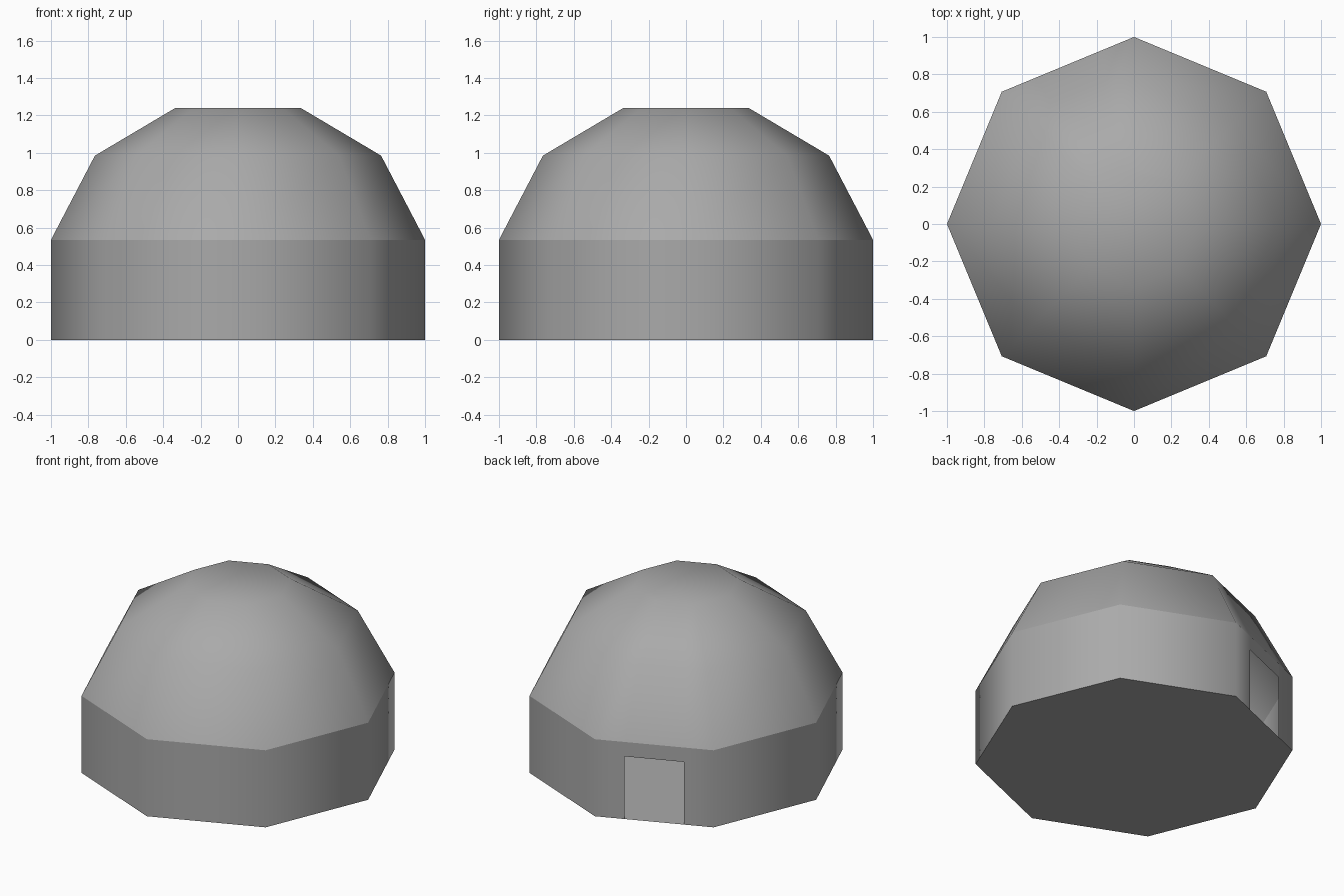
import bpy
import bmesh
from math import cos, sin, pi

cube = bpy.data.objects.get("Cube")
if cube:
    bpy.data.objects.remove(cube, do_unlink=True)

SIDES = 8
DOOR_SIDE = 2          # side between the back corner and the back right corner
WALL_HEIGHT = 0.535
DOOR_HEIGHT = 0.435

grey = bpy.data.materials.new("plain_grey")
grey.use_nodes = True
colour = (0.4, 0.4, 0.4, 1)
grey.diffuse_color = colour
grey.node_tree.nodes["Principled BSDF"].inputs["Base Color"].default_value = colour


def plan_outline():
    """Octagon corners, with two extra points marking the door jambs."""
    corners = [(cos(2 * pi * i / SIDES), sin(2 * pi * i / SIDES)) for i in range(SIDES)]
    points = []
    for i, a in enumerate(corners):
        points.append(a)
        if i == DOOR_SIDE:
            b = corners[(i + 1) % SIDES]
            for t in (0.25, 0.75):
                points.append((a[0] + (b[0] - a[0]) * t, a[1] + (b[1] - a[1]) * t))
    return points


OUTLINE = plan_outline()
DOOR_COLUMN = DOOR_SIDE + 1


def loft(name, rings, door=False, cap=False, smooth=True):
    """Skin a stack of (radius, height) rings on the octagonal plan."""
    bm = bmesh.new()
    loops = [[bm.verts.new((x * r, y * r, z)) for x, y in OUTLINE] for r, z in rings]
    count = len(OUTLINE)
    for level, (low, high) in enumerate(zip(loops, loops[1:])):
        for i in range(count):
            if door and level == 0 and i == DOOR_COLUMN:
                continue    # open doorway
            j = (i + 1) % count
            bm.faces.new((low[i], low[j], high[j], high[i]))
    if cap:
        bm.faces.new(loops[-1])
    for face in bm.faces:
        face.smooth = smooth
    mesh = bpy.data.meshes.new(name)
    bm.to_mesh(mesh)
    bm.free()
    mesh.materials.append(grey)
    obj = bpy.data.objects.new(name, mesh)
    bpy.context.collection.objects.link(obj)
    return obj


# Upright wall with the doorway left open
loft("wall", [(1, 0), (1, DOOR_HEIGHT), (1, WALL_HEIGHT)], door=True)

# Faceted dome with a flat crown
loft("dome", [(1, WALL_HEIGHT), (0.765, 0.985), (0.335, 1.24)], cap=True)

# Floor slab face, turned downwards
floor = loft("floor", [(1, 0)], cap=True, smooth=False)
floor.data.flip_normals()
